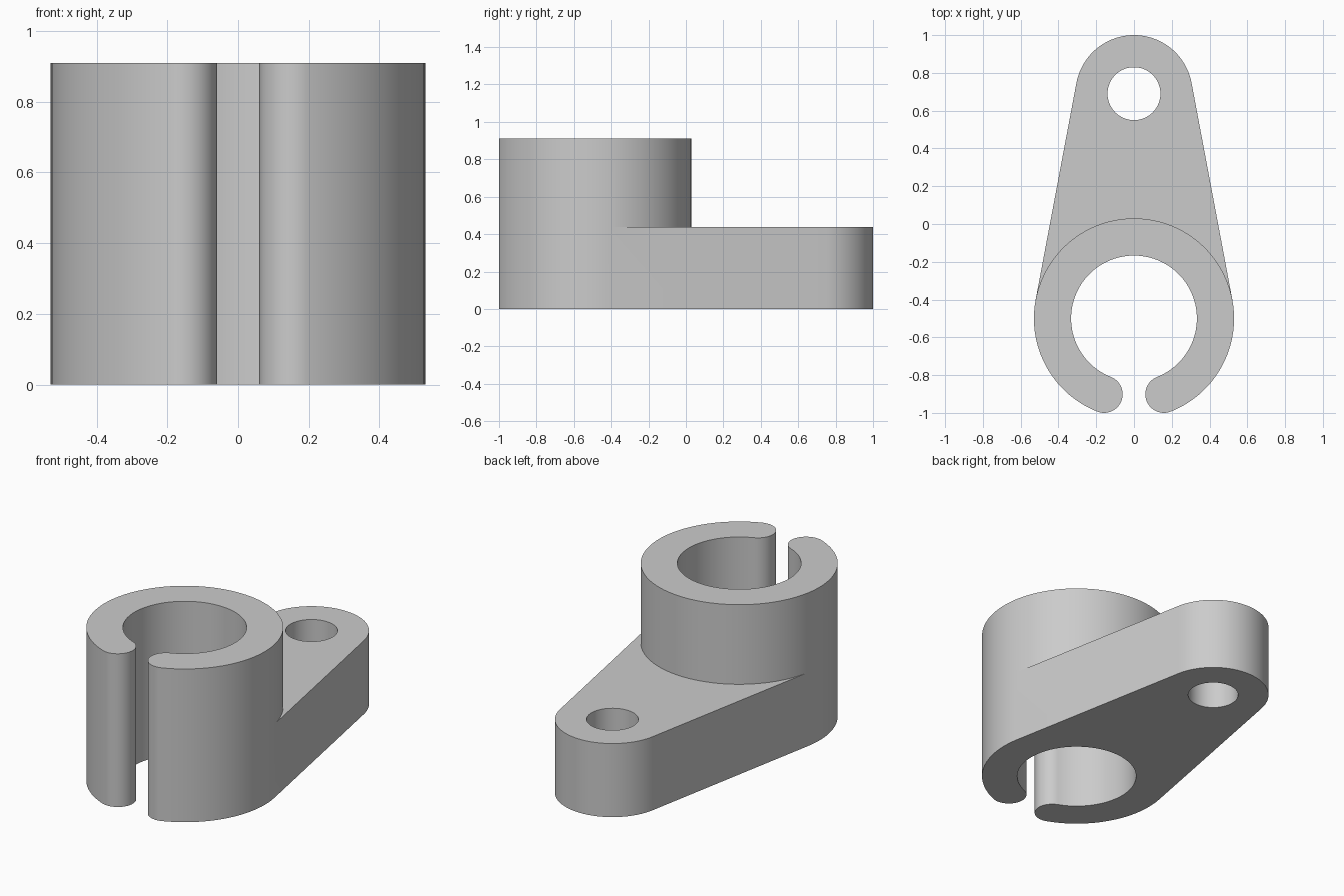
import bpy
import bmesh
from math import asin, cos, sin, pi, ceil

cube = bpy.data.objects.get("Cube")
if cube:
    bpy.data.objects.remove(cube, do_unlink=True)

# Main dimensions
RING_Y, R_OUT, R_IN = -0.5, 0.53, 0.333
EYE_Y, R_EYE, R_HOLE = 0.69, 0.31, 0.14
ARM_TOP, RING_TOP = 0.437, 0.91
HALF_GAP = 0.06
STEP = pi / 48

R_TIP = (R_OUT - R_IN) / 2
R_MID = (R_OUT + R_IN) / 2
TANGENT = asin((R_OUT - R_EYE) / (EYE_Y - RING_Y))
TIP = -pi / 2 + asin((HALF_GAP + R_TIP) / R_MID)


def arc(x, y, r, start, end):
    n = ceil(abs(end - start) / STEP)
    angles = [start + (end - start) * i / n for i in range(n + 1)]
    return [(x + r * cos(a), y + r * sin(a)) for a in angles]


def mirrored(half):
    """Continue a path that ends on x = 0 with its mirror image."""
    return half + [(-x, y) for x, y in reversed(half[:-1])]


def joined(*paths):
    """Join paths end to end into one closed outline."""
    return [p for path in paths for p in path[:-1]]


def wall(bm, path, z0, z1):
    low = [bm.verts.new((x, y, z0)) for x, y in path]
    high = [bm.verts.new((x, y, z1)) for x, y in path]
    for i in range(len(path) - 1):
        bm.faces.new((low[i], low[i + 1], high[i + 1], high[i]))


def cap(bm, z, *outlines):
    edges = []
    for outline in outlines:
        vs = [bm.verts.new((x, y, z)) for x, y in outline]
        edges += [bm.edges.new((v, vs[i - 1])) for i, v in enumerate(vs)]
    bmesh.ops.triangle_fill(bm, use_beauty=True, edges=edges, normal=(0, 0, 1))


# Open clamp: outer wall, rounded jaw tip, bore, then the mirrored side
jaws = mirrored(
    arc(0, RING_Y, R_OUT, TANGENT, TIP)[:-1]
    + arc(R_MID * cos(TIP), RING_Y + R_MID * sin(TIP), R_TIP, TIP, TIP - pi)[:-1]
    + arc(0, RING_Y, R_IN, TIP, pi / 2))
# Back of the clamp above the arm, and the tapered arm's tangent outline
back = mirrored(arc(0, RING_Y, R_OUT, TANGENT, pi / 2))
arm = mirrored([back[0]] + arc(0, EYE_Y, R_EYE, TANGENT, pi / 2))
hole = arc(0, EYE_Y, R_HOLE, 0, 2 * pi)

bm = bmesh.new()
wall(bm, jaws, 0, ARM_TOP)
wall(bm, jaws, ARM_TOP, RING_TOP)
wall(bm, back, ARM_TOP, RING_TOP)
wall(bm, arm, 0, ARM_TOP)
wall(bm, hole, 0, ARM_TOP)
cap(bm, RING_TOP, joined(jaws, back[::-1]))
cap(bm, ARM_TOP, joined(arm, back[::-1]), hole[:-1])
cap(bm, 0, joined(jaws, arm[::-1]), hole[:-1])
bmesh.ops.remove_doubles(bm, verts=bm.verts, dist=0.0001)
bmesh.ops.recalc_face_normals(bm, faces=bm.faces)

mesh = bpy.data.meshes.new("clamp_arm")
bm.to_mesh(mesh)
bm.free()
bracket = bpy.data.objects.new("clamp_arm", mesh)
bpy.context.collection.objects.link(bracket)

# Plain grey finish
grey = bpy.data.materials.new("light_grey")
grey.use_nodes = True
grey.diffuse_color = (0.6, 0.6, 0.6, 1)
grey.node_tree.nodes["Principled BSDF"].inputs["Base Color"].default_value = (0.6, 0.6, 0.6, 1)
mesh.materials.append(grey)

bpy.ops.object.select_all(action="DESELECT")
bracket.select_set(True)
bpy.context.view_layer.objects.active = bracket
bpy.ops.object.shade_smooth_by_angle()
